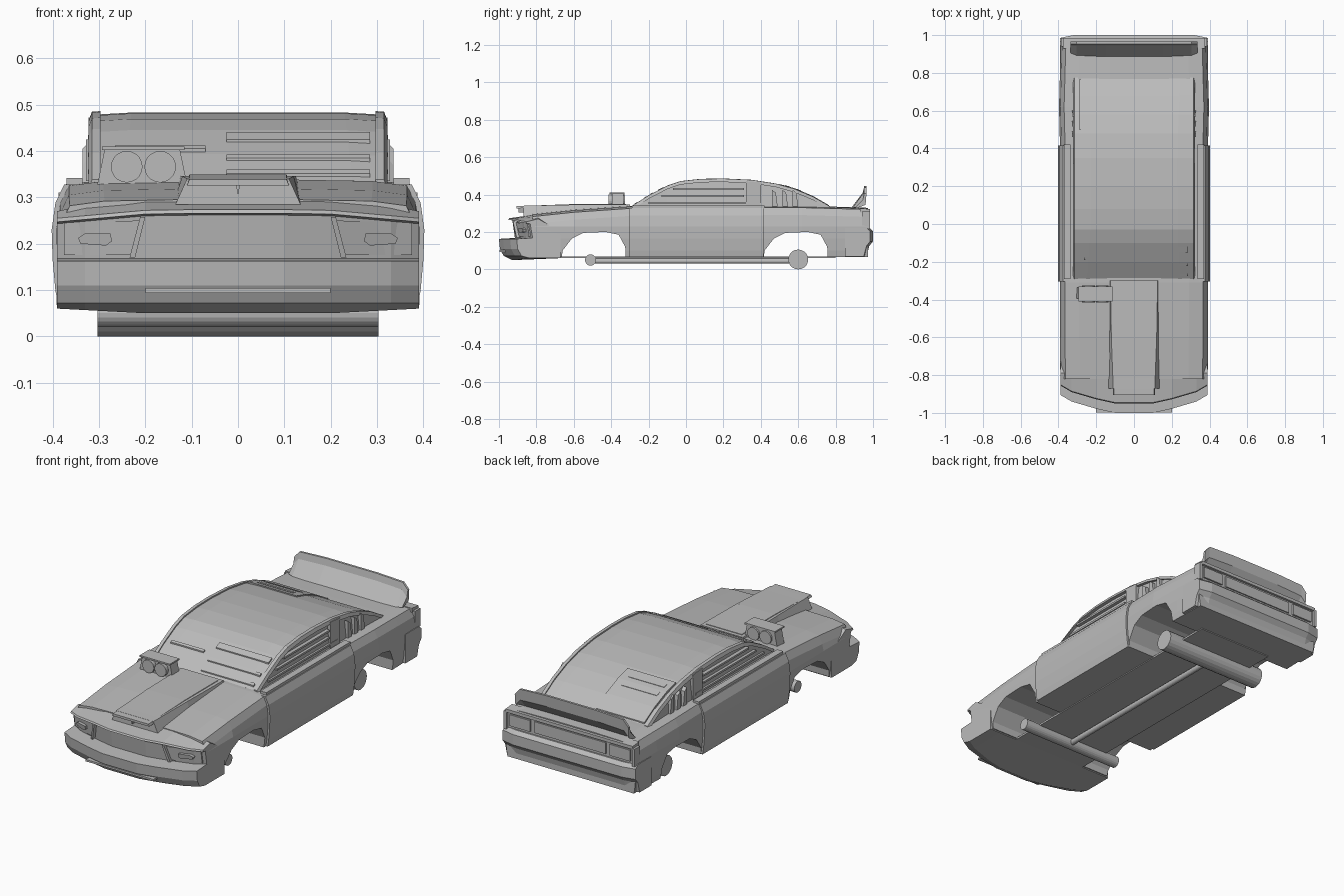
import bpy, bmesh, math

if "Cube" in bpy.data.objects:
    bpy.data.objects.remove(bpy.data.objects["Cube"])

GREY = (0.5, 0.5, 0.5, 1)
paint = bpy.data.materials.new("plain grey")
paint.use_nodes = True
paint.diffuse_color = GREY
paint.node_tree.nodes["Principled BSDF"].inputs["Base Color"].default_value = GREY


def loft(name, rings):
    """Skin a closed solid through rings with equal point counts."""
    bm = bmesh.new()
    rows = [[bm.verts.new(p) for p in ring] for ring in rings]
    n = len(rows[0])
    for a, b in zip(rows, rows[1:]):
        for i in range(n):
            j = (i + 1) % n
            bm.faces.new((a[i], a[j], b[j], b[i]))
    bm.faces.new(rows[0])
    bm.faces.new(rows[-1])
    bmesh.ops.recalc_face_normals(bm, faces=bm.faces)
    mesh = bpy.data.meshes.new(name)
    bm.to_mesh(mesh)
    bm.free()
    mesh.materials.append(paint)
    obj = bpy.data.objects.new(name, mesh)
    bpy.context.collection.objects.link(obj)
    return obj


def across(name, profile, x0, x1):
    """Extrude a (y, z) profile along x."""
    return loft(name, [[(x, y, z) for y, z in profile] for x in (x0, x1)])


def box(name, x0, x1, y0, y1, z0, z1):
    return across(name, [(y0, z0), (y1, z0), (y1, z1), (y0, z1)], x0, x1)


def rod(name, start, end, radius, sides=20):
    """Cylinder along x or y."""
    rings = []
    for p in (start, end):
        ring = []
        for i in range(sides):
            a = math.tau * i / sides
            c, s = radius * math.cos(a), radius * math.sin(a)
            ring.append((p[0], p[1] + c, p[2] + s) if start[0] != end[0]
                        else (p[0] + c, p[1], p[2] + s))
        rings.append(ring)
    return loft(name, rings)


def interp(x, table):
    for (a, u), (b, v) in zip(table, table[1:]):
        if x <= b:
            return u + (v - u) * (x - a) / (b - a)
    return table[-1][1]


def cut(obj, cutter):
    mod = obj.modifiers.new("cut", "BOOLEAN")
    mod.operation = "DIFFERENCE"
    mod.solver = "EXACT"
    mod.object = cutter
    cutter.hide_render = True
    cutter.hide_set(True)
    cutter.display_type = "WIRE"


# Lower body: side section lofted along the car
def flank(side, w):
    return [(w - 0.012, 0.065), (w - 0.006, 0.1), (w, 0.165), (w + 0.002, 0.23),
            (w - 0.006, side - 0.04), (w - 0.025, side)]


def body_ring(y, side, deck, w):
    half = flank(side, w) + [(w - 0.1, deck), (0.13, deck + 0.003)]
    return [(x, y, z) for x, z in half] + [(-x, y, z) for x, z in reversed(half)]


body = loft("body", [body_ring(*s) for s in (
    (-0.82, 0.282, 0.292, 0.388), (-0.6, 0.305, 0.315, 0.39), (-0.31, 0.325, 0.335, 0.39),
    (0.42, 0.33, 0.335, 0.39), (0.62, 0.33, 0.335, 0.395), (0.8, 0.325, 0.332, 0.39),
    (0.972, 0.32, 0.326, 0.385))])

ARCH = [(-0.18, 0), (-0.17, 0.1), (-0.12, 0.165), (-0.06, 0.195), (0.06, 0.2),
        (0.13, 0.185), (0.165, 0.12), (0.17, 0)]
for name, yc in (("front", -0.49), ("rear", 0.59)):
    cut(body, across(name + "_arch_cutter", [(yc + y, z) for y, z in ARCH], -0.5, 0.5))
box("floor_pan", -0.22, 0.22, -0.7, 0.8, 0.06, 0.07)

# Nose and front bumper, swept back toward the corners
SWEEP = [(0, 0), (0.1, 0), (0.2, 0.022), (0.33, 0.06), (0.39, 0.095)]


def nose_ring(x):
    a = abs(x)
    d = interp(a, SWEEP)
    top = interp(a, [(0, 0.275), (0.2, 0.272), (0.39, 0.255)])
    low = interp(a, [(0, 0.05), (0.2, 0.05), (0.39, 0.06)])
    front = [(-0.93, low), (-0.975, 0.072), (-0.995, 0.11), (-1, 0.163), (-0.915, 0.168),
             (-0.928, top - 0.012), (-0.95, top - 0.008), (-0.945, top)]
    hood = interp(a, [(0, 0.295), (0.28, 0.295), (0.39, 0.27)])
    return [(x, y + d, z) for y, z in front] + [(x, -0.79, hood), (x, -0.67, 0.2), (x, -0.67, 0.06)]


XS = [0.1, 0.2, 0.33, 0.39]
loft("nose", [nose_ring(x) for x in [-x for x in reversed(XS)] + XS])


# Plates that follow the swept nose face
def face_plate(name, corners, depth):
    rings = []
    for lift in (0.004, -depth):
        rings.append([(x, -0.915 - 0.013 * (z - 0.168) / 0.09 + interp(abs(x), SWEEP) + lift, z)
                      for x, z in corners])
    loft(name, rings)


for s, side in ((1, "left"), (-1, "right")):
    outer = [(0.232, 0.176), (0.375, 0.176), (0.375, 0.245), (0.212, 0.25)]
    face_plate(side + "_headlight_panel", [(s * x, z) for x, z in outer], 0.008)
    lamp = [(0.272, 0.205), (0.285, 0.196), (0.34, 0.2), (0.345, 0.212), (0.33, 0.222), (0.275, 0.222)]
    face_plate(side + "_headlamp", [(s * x, z) for x, z in lamp], 0.018)
    bar = [(0.222, 0.17), (0.234, 0.17), (0.211, 0.258), (0.2, 0.258)]
    face_plate(side + "_grille_edge", [(s * x, z) for x, z in bar], 0.022)
box("bumper_slot_lip", -0.2, 0.2, -0.998, -0.95, 0.094, 0.104)

# Hood scoop: open front under a thin lid
SCOOP = [(-0.87, 0.135, 0.11, 0.34), (-0.6, 0.14, 0.12, 0.346), (-0.3, 0.14, 0.125, 0.346)]
loft("hood_scoop", [[(-b, y, 0.285), (b, y, 0.285), (t, y, z), (-t, y, z)] for y, b, t, z in SCOOP])
loft("scoop_lid", [[(-0.11, y, z - 0.012), (0.11, y, z - 0.012), (0.105, y, z), (-0.105, y, z)]
                   for y, z in ((-0.905, 0.338), (-0.6, 0.349), (-0.32, 0.349))])
loft("scoop_divider", [[(-w, y, 0.335), (w, y, 0.335), (0, y, 0.305)]
                       for y, w in ((-0.895, 0.006), (-0.85, 0.006))])

# Twin-barrel intake on the hood
loft("intake_housing", [[(-0.305, y, 0.32), (-0.108, y, 0.32), (-0.125, y, 0.402), (-0.288, y, 0.402)]
                        for y in (-0.395, -0.335)])
box("intake_cap", -0.293, -0.115, -0.41, -0.33, 0.402, 0.41)
for i, x in enumerate((-0.24, -0.168)):
    rod("intake_barrel_%d" % i, (x, -0.415, 0.366), (x, -0.325, 0.366), 0.034)

# Doors, slightly proud of the body, and sills
for s, side in ((1, "left"), (-1, "right")):
    skin = flank(0.328, 0.4)
    ring = skin + [(0.34, 0.328), (0.34, 0.065)]
    loft(side + "_door", [[(s * x, y, z) for x, z in ring] for y in (-0.305, 0.415)])
    box(side + "_waist_trim", s * 0.335, s * 0.37, -0.29, 0.42, 0.325, 0.342)

# Cabin: roofline lofted along the car
ROOF = [(-0.29, 0.338), (-0.2, 0.395), (-0.1, 0.447), (-0.03, 0.471), (0.08, 0.483), (0.2, 0.485),
        (0.35, 0.478), (0.48, 0.458), (0.58, 0.43), (0.68, 0.388), (0.775, 0.333)]


def cabin_ring(y, z):
    t = 0.318 - 0.12 * (z - 0.33)
    return [(-0.318, y, 0.32), (0.318, y, 0.32), (t, y, z - 0.004), (t - 0.07, y, z),
            (-t + 0.07, y, z), (-t, y, z - 0.004)]


loft("cabin", [cabin_ring(y, z - 0.002) for y, z in ROOF])

for s, side in ((1, "left"), (-1, "right")):
    # Roof rail framing the side glass
    loft(side + "_roof_rail", [[(s * x, y, z + h) for x, h in
                                ((0.296, -0.016), (0.322, -0.018), (0.315, 0), (0.297, 0.001))]
                               for y, z in ROOF])
    # Horizontal louvres over the side glass
    for i, (z, y0, y1) in enumerate(((0.355, -0.2, 0.38), (0.392, -0.13, 0.31), (0.43, -0.07, 0.31))):
        box("%s_window_louvre_%d" % (side, i), s * 0.3, s * 0.324, y0, y1, z - 0.005, z + 0.005)
    # Rear pillar and quarter-window vents
    across(side + "_rear_pillar", [(0.32, 0.33), (0.4, 0.33), (0.4, 0.465), (0.32, 0.472)],
           s * 0.3, s * 0.322)
    for i in range(3):
        y = 0.46 + 0.055 * i
        across("%s_quarter_vent_%d" % (side, i),
               [(y, 0.335), (y + 0.03, 0.335), (y + 0.02, 0.41), (y, 0.425)], s * 0.3, s * 0.328)


# Raised strips lying on the roofline between two y positions
def glass_strip(name, x0, x1, y0, y1, lift):
    ys = [y0] + [y for y, _ in ROOF if y0 < y < y1] + [y1]
    loft(name, [[(x0, y, interp(y, ROOF) - 0.02), (x1, y, interp(y, ROOF) - 0.02),
                 (x1, y, interp(y, ROOF) + lift), (x0, y, interp(y, ROOF) + lift)] for y in ys])


for i, (y0, y1) in enumerate(((-0.275, -0.262), (-0.222, -0.21), (-0.15, -0.12))):
    glass_strip("windscreen_louvre_%d" % i, -0.025, 0.285, y0, y1, 0.004)
glass_strip("windscreen_slot", -0.265, -0.07, -0.19, -0.178, 0.005)
glass_strip("rear_window_panel", -0.29, -0.005, 0.5, 0.765, 0.004)
for i in range(2):
    glass_strip("rear_window_louvre_%d" % i, -0.26, -0.05, 0.53 + 0.06 * i, 0.555 + 0.06 * i, 0.006)

# Tail: bumper, upper lip, lamps
BUMPER = [(0.85, 0.068), (0.965, 0.068), (0.98, 0.125), (1, 0.15), (1, 0.205), (0.98, 0.222), (0.85, 0.222)]
loft("rear_bumper", [[(x, y - d * (y > 0.9), z) for y, z in BUMPER]
                     for x, d in ((-0.392, 0.015), (-0.32, 0), (0.32, 0), (0.392, 0.015))])
across("tail_upper_lip", [(0.93, 0.305), (0.985, 0.305), (0.985, 0.322), (0.93, 0.327)], -0.375, 0.375)
box("tail_centre_panel", -0.21, 0.21, 0.95, 0.978, 0.235, 0.295)
for s, side in ((1, "left"), (-1, "right")):
    box(side + "_tail_lamp", s * 0.235, s * 0.355, 0.95, 0.981, 0.235, 0.295)
    box(side + "_tail_edge", s * 0.37, s * 0.387, 0.94, 0.985, 0.215, 0.31)

# Rear spoiler
def spoiler_ring(x, top, d):
    return [(x, 0.885 + d, 0.33), (x, 0.945, top - 0.035), (x, 0.953, top),
            (x, 0.965, top), (x, 0.96, top - 0.06), (x, 0.915, 0.328)]


loft("spoiler", [spoiler_ring(*a) for a in ((-0.335, 0.405, 0.02), (-0.305, 0.438, 0.008), (-0.15, 0.445, 0),
                                            (0.15, 0.445, 0), (0.305, 0.438, 0.008), (0.335, 0.405, 0.02))])

# Axles and drive shaft
rod("front_axle", (-0.303, -0.51, 0.05), (0.303, -0.51, 0.05), 0.03)
rod("rear_axle", (-0.303, 0.6, 0.053), (0.303, 0.6, 0.053), 0.053)
rod("drive_shaft", (0, -0.51, 0.045), (0, 0.6, 0.045), 0.015)
